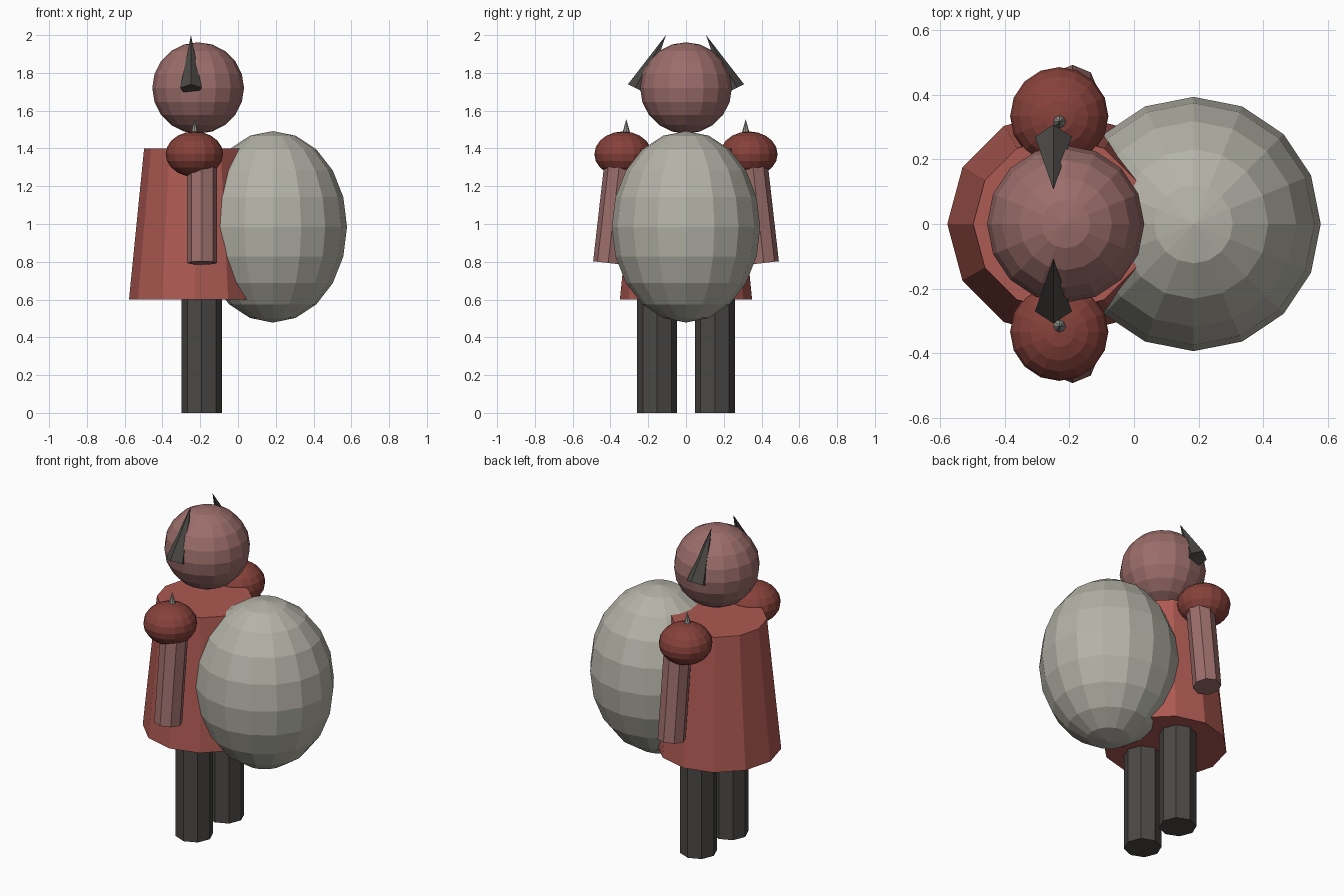
import bpy
from math import radians, sin, cos

if "Cube" in bpy.data.objects:
    bpy.data.objects.remove(bpy.data.objects["Cube"])


def material(name, rgb):
    m = bpy.data.materials.new(name)
    m.diffuse_color = (*rgb, 1)
    m.use_nodes = True
    m.node_tree.nodes["Principled BSDF"].inputs["Base Color"].default_value = m.diffuse_color
    return m


RED = material("red_cloth", (0.42, 0.10, 0.085))
DARK_RED = material("dark_red", (0.24, 0.053, 0.042))
SKIN = material("skin", (0.33, 0.155, 0.145))
DARK = material("dark", (0.07, 0.065, 0.06))
SACK = material("sack", (0.46, 0.45, 0.39))
STEEL = material("steel", (0.30, 0.30, 0.28))


def finish(name, mat):
    ob = bpy.context.object
    ob.name = name
    ob.data.materials.append(mat)
    return ob


def ball(name, mat, loc, rx, rz):
    bpy.ops.mesh.primitive_uv_sphere_add(segments=16, ring_count=10, radius=1, location=loc)
    bpy.context.object.scale = (rx, rx, rz)
    return finish(name, mat)


def cone(name, mat, sides, r1, r2, depth, loc, tilt=0, spin=0):
    # tilt leans the axis about x; spin turns the side vertices about the axis
    bpy.ops.mesh.primitive_cone_add(vertices=sides, radius1=r1, radius2=r2, depth=depth,
                                    location=loc, rotation=(tilt, 0, spin))
    return finish(name, mat)


# Tunic, head and the big round sack
cone("tunic", RED, 12, 0.35, 0.27, 0.8, (-0.227, 0, 1.0))
ball("head", SKIN, (-0.211, 0, 1.72), 0.243, 0.242)
ball("sack", SACK, (0.184, 0, 0.985), 0.393, 0.507)

for side, s in (("left", 1), ("right", -1)):
    # Leg
    cone(f"{side}_leg", DARK, 8, 0.106, 0.106, 0.62, (-0.192, s * 0.153, 0.31))
    # Arm leaning outward toward the hand
    cone(f"{side}_arm", SKIN, 8, 0.08, 0.08, 0.55, (-0.19, s * 0.381, 1.067), tilt=s * radians(6.5))
    # Shoulder pad with spike
    ball(f"{side}_shoulder", DARK_RED, (-0.231, s * 0.333, 1.37), 0.152, 0.12)
    cone(f"{side}_shoulder_spike", STEEL, 8, 0.028, 0, 0.1, (-0.23, s * 0.316, 1.505))
    # Horn: base on the side of the head, tip leaning inward above it
    t, h = radians(27.2), 0.323
    horn = cone(f"{side}_horn", DARK, 5, 0.06, 0, h,
                (-0.249, s * (0.106 + h / 2 * sin(t)), 2.0 - h / 2 * cos(t)), tilt=t)
    if s < 0:
        horn.rotation_euler = (-t, 0, 0)
        for v in horn.data.vertices:
            v.co.y = -v.co.y
        horn.data.flip_normals()
